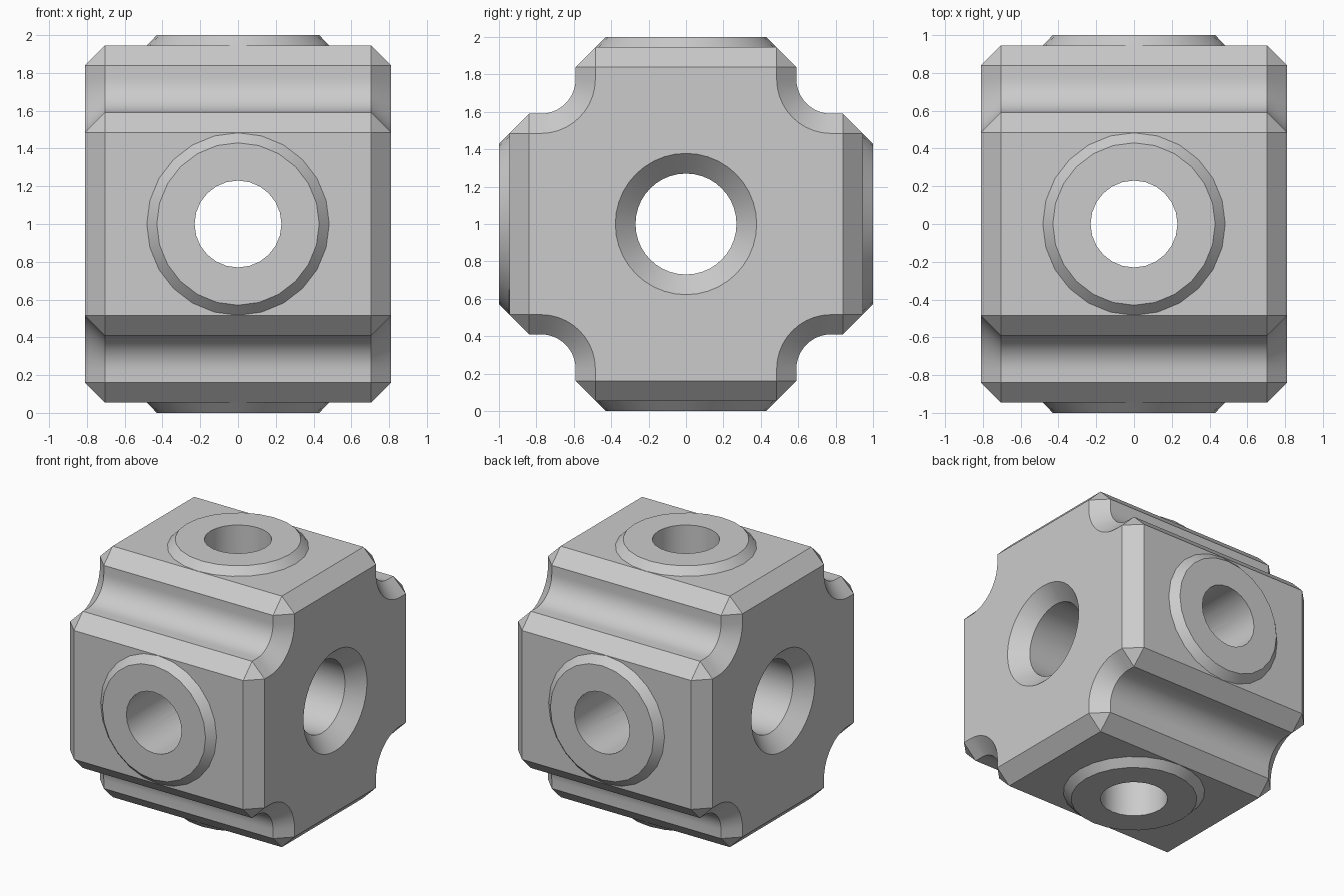
import bpy
import bmesh
from math import cos, sin, pi, radians
from mathutils import Matrix, Vector

default = bpy.data.objects.get("Cube")
if default:
    bpy.data.objects.remove(default, do_unlink=True)

HALF_X, FACE, ARM = 0.81, 0.945, 0.59   # body half width, face distance, arm half width
CHAMFER, FILLET = 0.105, 0.185
CENTRE = Vector((0, 0, 1))

grey = bpy.data.materials.new("plain grey")
grey.use_nodes = True
grey.diffuse_color = (0.6, 0.6, 0.6, 1)
grey.node_tree.nodes["Principled BSDF"].inputs["Base Color"].default_value = (0.6, 0.6, 0.6, 1)


def make_object(name, bm):
    bmesh.ops.recalc_face_normals(bm, faces=bm.faces)
    mesh = bpy.data.meshes.new(name)
    bm.to_mesh(mesh)
    bm.free()
    obj = bpy.data.objects.new(name, mesh)
    bpy.context.collection.objects.link(obj)
    return obj


def turned(name, profile, sides, turn):
    """Closed solid turned about z from (radius, height) pairs, then rotated."""
    bm = bmesh.new()
    rings = [[bm.verts.new((r * sin(2 * pi * i / sides), r * cos(2 * pi * i / sides), h))
              for i in range(sides)] for r, h in profile]
    for low, high in zip(rings, rings[1:]):
        for i in range(sides):
            j = (i + 1) % sides
            bm.faces.new((low[i], low[j], high[j], high[i]))
    bm.faces.new(rings[0])
    bm.faces.new(rings[-1])
    bmesh.ops.transform(bm, matrix=Matrix.Translation(CENTRE) @ turn, verts=bm.verts)
    return make_object(name, bm)


def combine(target, tool, operation):
    mod = target.modifiers.new(operation.lower(), 'BOOLEAN')
    mod.operation = operation
    mod.solver = 'EXACT'
    mod.object = tool
    bpy.context.view_layer.objects.active = target
    bpy.ops.object.modifier_apply(modifier=mod.name)
    bpy.data.objects.remove(tool, do_unlink=True)


# Cross-shaped body with rounded inner corners, extruded along x
quarter = [(FACE, ARM)]
mid = ARM + FILLET
for i in range(11):
    a = -pi / 2 - (pi / 2) * i / 10
    quarter.append((mid + FILLET * cos(a), mid + FILLET * sin(a)))
quarter.append((ARM, FACE))

outline = []
for k in range(4):
    c, s = round(cos(k * pi / 2)), round(sin(k * pi / 2))
    outline += [(c * y - s * z, s * y + c * z) for y, z in quarter]

bm = bmesh.new()
end = bm.faces.new([bm.verts.new((-HALF_X, y, z + CENTRE.z)) for y, z in outline])
moved = bmesh.ops.extrude_face_region(bm, geom=[end], use_keep_orig=True)["geom"]
bmesh.ops.translate(bm, vec=(2 * HALF_X, 0, 0),
                    verts=[v for v in moved if isinstance(v, bmesh.types.BMVert)])
bmesh.ops.recalc_face_normals(bm, faces=bm.faces)

# Chamfer every outer edge
sharp = [e for e in bm.edges if e.calc_face_angle(0) > radians(60)]
bmesh.ops.bevel(bm, geom=sharp, offset=CHAMFER, offset_type='OFFSET', segments=1,
                profile=0.5, affect='EDGES', clamp_overlap=False)
body = make_object("manifold_block", bm)

# Raised round bosses on the front, back, top and bottom
for k in range(4):
    boss = turned("boss", [(0.483, 0.88), (0.483, FACE), (0.43, 1.0)], 24,
                  Matrix.Rotation(k * pi / 2, 4, 'X'))
    combine(body, boss, 'UNION')

# Straight bores front to back and top to bottom
for k in range(2):
    bore = turned("bore", [(0.23, -1.2), (0.23, 1.2)], 24, Matrix.Rotation(k * pi / 2, 4, 'X'))
    combine(body, bore, 'DIFFERENCE')

# Side to side bore with a countersink at each end
flare = HALF_X + 0.1
side = [(0.27, HALF_X - 0.108), (0.378 + 0.1, flare)]
side_bore = turned("side_bore", [(r, -h) for r, h in reversed(side)] + side, 40,
                   Matrix.Rotation(pi / 2, 4, 'Y'))
combine(body, side_bore, 'DIFFERENCE')

# Finish: one colour, smooth curves with crisp edges
body.data.materials.clear()
body.data.materials.append(grey)
bpy.ops.object.select_all(action='DESELECT')
body.select_set(True)
bpy.context.view_layer.objects.active = body
bpy.ops.object.shade_smooth_by_angle(angle=radians(30))
